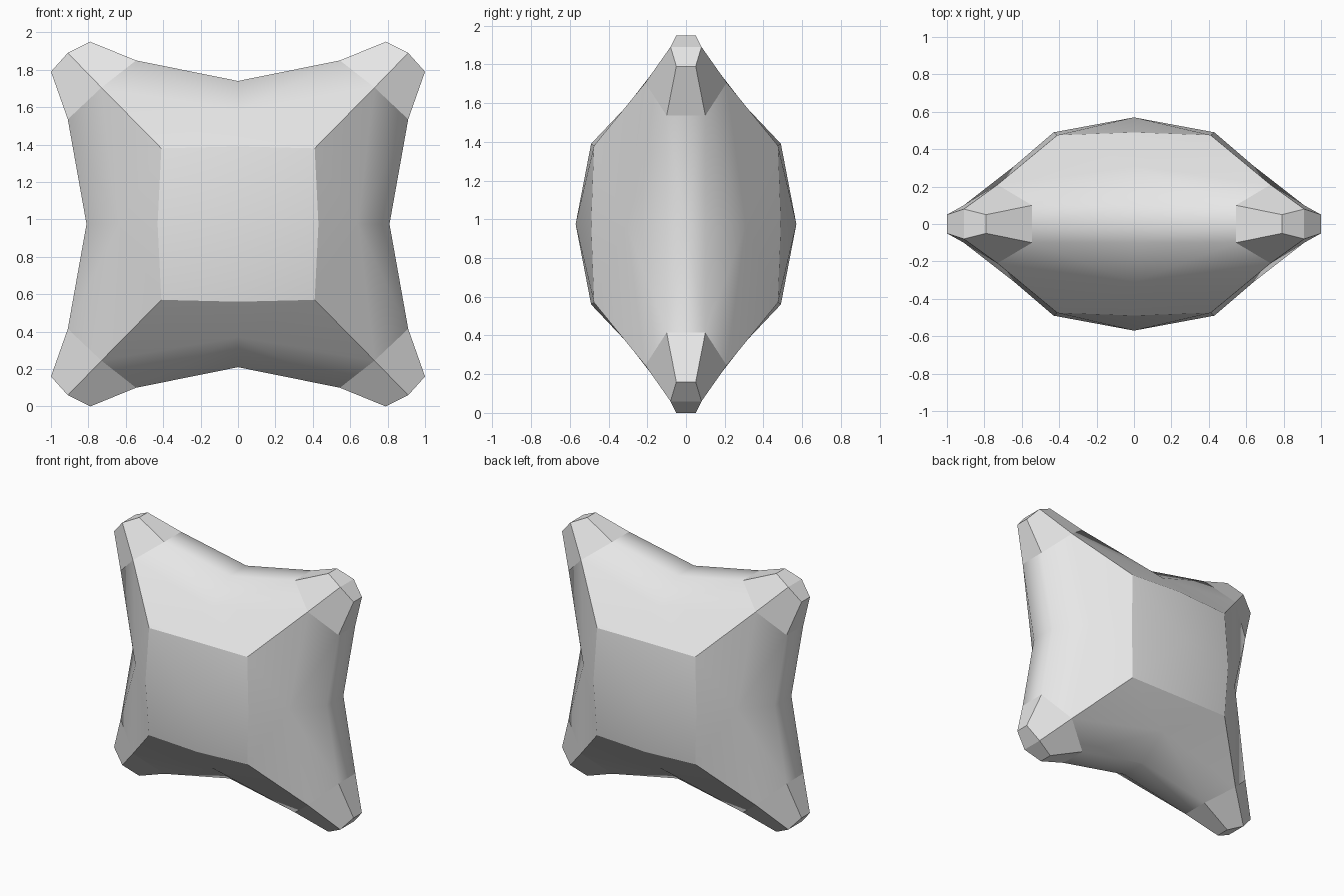
import bpy
import bmesh

cube = bpy.data.objects.get("Cube")
if cube:
    bpy.data.objects.remove(cube, do_unlink=True)

# Plain fabric colour
fabric = bpy.data.materials.new("light_grey_fabric")
fabric.use_nodes = True
colour = (0.8, 0.8, 0.8, 1)
fabric.diffuse_color = colour
fabric.node_tree.nodes["Principled BSDF"].inputs["Base Color"].default_value = colour

# Named points of one eighth of the cushion, measured from its centre
points = {
    "centre": (0, 0.57, 0),
    "panel_side": (0.43, 0.49, 0),
    "panel_top": (0, 0.49, 0.415),
    "panel_corner": (0.41, 0.475, 0.405),
    "bulge_top": (0, 0.31, 0.605),
    "bulge_side": (0.64, 0.31, 0),
    "waist_top": (0, 0.1, 0.765),
    "waist_side": (0.81, 0.1, 0),
    "ear_top": (0.545, 0.1, 0.875),
    "ear_side": (0.91, 0.1, 0.56),
    "ear_ridge": (0.73, 0.21, 0.73),
    "tip_top": (0.79, 0.05, 0.975),
    "tip_ridge": (0.91, 0.08, 0.915),
    "tip_side": (1.0, 0.05, 0.815),
}

bm = bmesh.new()
v = {name: bm.verts.new(co) for name, co in points.items()}


def face(names, smooth=True):
    f = bm.faces.new([v[n] for n in names.split()])
    f.smooth = smooth
    return f


# Domed panel and the flanks around it
face("centre panel_side panel_corner panel_top")
face("panel_corner panel_top bulge_top ear_ridge")
face("bulge_top waist_top ear_top ear_ridge")
face("panel_corner panel_side bulge_side ear_ridge")
face("bulge_side waist_side ear_side ear_ridge")

# Flat-sided corner ear
face("ear_top tip_top tip_ridge ear_ridge", False)
face("ear_side tip_side tip_ridge ear_ridge", False)

# Rim closing the outline down to the middle plane
rim = "waist_top ear_top tip_top tip_ridge tip_side ear_side waist_side".split()
for name in rim:
    x, y, z = points[name]
    v[name + "_mid"] = bm.verts.new((x, 0, z))
for a, b in zip(rim, rim[1:]):
    face(f"{a} {b} {b}_mid {a}_mid", "waist" in a + b)

# Seams that stay crisp
seams = ["panel_corner panel_side", "panel_corner panel_top",
         "panel_corner ear_ridge", "ear_ridge ear_top", "ear_ridge ear_side",
         "ear_ridge tip_ridge", "ear_top ear_top_mid", "ear_side ear_side_mid"]
for seam in seams:
    a, b = seam.split()
    bm.edges.get((v[a], v[b])).smooth = False

# Face every polygon away from the centre
bm.normal_update()
for f in bm.faces:
    if f.normal.dot(f.calc_center_median()) < 0:
        f.normal_flip()

mesh = bpy.data.meshes.new("cushion")
bm.to_mesh(mesh)
bm.free()
mesh.materials.append(fabric)
cushion = bpy.data.objects.new("cushion", mesh)
cushion.location.z = 0.975
bpy.context.collection.objects.link(cushion)

# Mirror the eighth into the whole cushion
mirror = cushion.modifiers.new("mirror_all_sides", "MIRROR")
mirror.use_axis = (True, True, True)
mirror.use_clip = True
